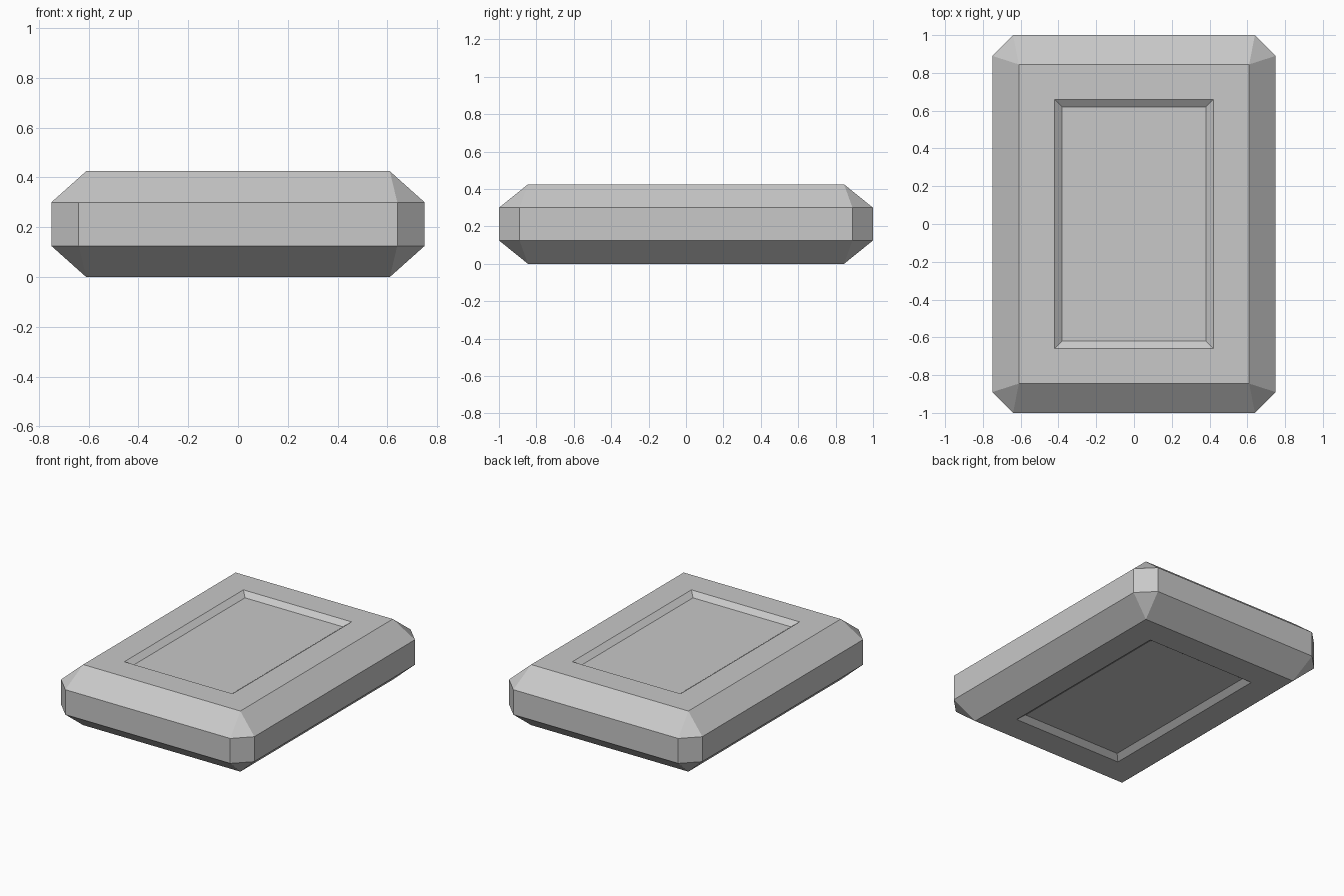
import bpy
import bmesh

old = bpy.data.objects.get("Cube")
if old:
    bpy.data.objects.remove(old, do_unlink=True)

# Single flat grey
grey = bpy.data.materials.new("grey")
grey.use_nodes = True
colour = (0.58, 0.58, 0.58, 1)
grey.diffuse_color = colour
grey.node_tree.nodes["Principled BSDF"].inputs["Base Color"].default_value = colour

HEIGHT = 0.425

# Upper half, outside to inside: half width, half depth, corner cut, height
upper = [
    (0.75, 1.00, 0.11, 0.30),    # widest band
    (0.61, 0.845, 0, HEIGHT),    # flat top edge
    (0.42, 0.66, 0, HEIGHT),     # recess rim
    (0.38, 0.62, 0, HEIGHT - 0.03),  # recess floor
]
# The lower half mirrors the upper half
lower = [(w, d, c, HEIGHT - z) for w, d, c, z in reversed(upper)]


def add_ring(bm, w, d, c, z):
    """Rectangle with cut corners; uncut corners hold two coincident points."""
    outline = [(w, c - d), (w, d - c), (w - c, d), (c - w, d),
               (-w, d - c), (-w, c - d), (c - w, -d), (w - c, -d)]
    return [bm.verts.new((x, y, z)) for x, y in outline]


# Slab body: stack the rings, skin them and cap both recess floors
bm = bmesh.new()
rings = [add_ring(bm, *spec) for spec in lower + upper]
for below, above in zip(rings, rings[1:]):
    for i in range(len(below)):
        j = (i + 1) % len(below)
        bm.faces.new((below[i], below[j], above[j], above[i]))
bm.faces.new(rings[0][::-1])
bm.faces.new(rings[-1])
bmesh.ops.remove_doubles(bm, verts=bm.verts[:], dist=0.0001)
bmesh.ops.recalc_face_normals(bm, faces=bm.faces[:])

mesh = bpy.data.meshes.new("bevelled_slab")
bm.to_mesh(mesh)
bm.free()
mesh.materials.append(grey)
slab = bpy.data.objects.new("bevelled_slab", mesh)
bpy.context.collection.objects.link(slab)
